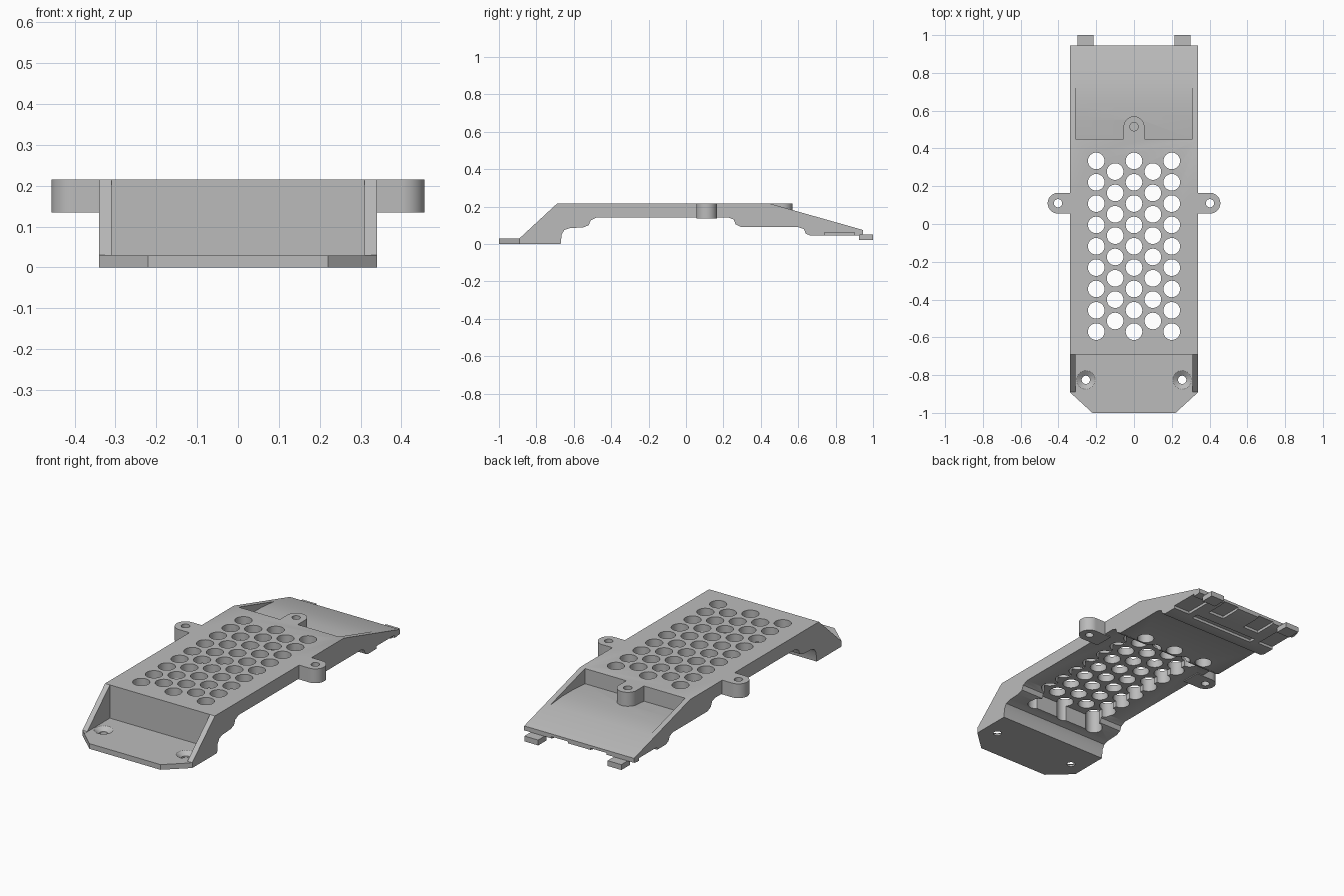
import bpy, bmesh, math
from mathutils import Vector

cube = bpy.data.objects.get("Cube")
if cube:
    bpy.data.objects.remove(cube)

grey = bpy.data.materials.new("plain_grey")
grey.use_nodes = True
grey.diffuse_color = (0.5, 0.5, 0.5, 1)
grey.node_tree.nodes["Principled BSDF"].inputs["Base Color"].default_value = (0.5, 0.5, 0.5, 1)


def prism(bm, points, low, high, axis="z"):
    """Extrude an outline: (x, y) along z, or (y, z) along x."""
    place = (lambda p, d: Vector((p[0], p[1], d))) if axis == "z" else (lambda p, d: Vector((d, p[0], p[1])))
    a = [bm.verts.new(place(p, low)) for p in points]
    b = [bm.verts.new(place(p, high)) for p in points]
    faces = [bm.faces.new(a), bm.faces.new(b)]
    n = len(points)
    for i in range(n):
        j = (i + 1) % n
        faces.append(bm.faces.new((a[i], a[j], b[j], b[i])))
    bmesh.ops.recalc_face_normals(bm, faces=faces)


def box(bm, x0, x1, y0, y1, z0, z1):
    prism(bm, [(x0, y0), (x1, y0), (x1, y1), (x0, y1)], z0, z1)


def arc(x, y, r, start=0, sweep=360, n=32):
    count = n if sweep == 360 else n + 1
    return [(x + r * math.cos(math.radians(start + sweep * i / n)),
             y + r * math.sin(math.radians(start + sweep * i / n))) for i in range(count)]


def cone(bm, x, y, r0, r1, z0, z1):
    """Round cutter that may taper, for countersinks."""
    n = 32
    a = [bm.verts.new((p[0], p[1], z0)) for p in arc(x, y, r0, n=n)]
    b = [bm.verts.new((p[0], p[1], z1)) for p in arc(x, y, r1, n=n)]
    faces = [bm.faces.new(a), bm.faces.new(b)]
    for i in range(n):
        j = (i + 1) % n
        faces.append(bm.faces.new((a[i], a[j], b[j], b[i])))
    bmesh.ops.recalc_face_normals(bm, faces=faces)


def make(name, bm):
    mesh = bpy.data.meshes.new(name)
    bm.to_mesh(mesh)
    bm.free()
    obj = bpy.data.objects.new(name, mesh)
    obj.data.materials.append(grey)
    bpy.context.collection.objects.link(obj)
    return obj


def combine(target, bm, operation):
    tool = make("cutter", bm)
    tool.hide_render = True
    mod = target.modifiers.new("shape", "BOOLEAN")
    mod.operation, mod.solver, mod.object = operation, "EXACT", tool
    bpy.context.view_layer.objects.active = target
    bpy.ops.object.modifier_apply(modifier=mod.name)
    bpy.data.objects.remove(tool)


# Main shell, from its side profile
profile = [(-1, 0), (-1, .03), (-.89, .03), (-.69, .215), (.45, .215), (.945, .075),
           (.945, .05), (.92, .045), (.665, .045), (.64, .055), (.63, .08), (.6, .09),
           (.295, .09), (.265, .105), (.255, .13), (.23, .14), (-.48, .14), (-.51, .125),
           (-.52, .1), (-.55, .088), (-.62, .085), (-.65, .075), (-.665, .05), (-.67, 0)]
bm = bmesh.new()
prism(bm, profile, -.34, .34, "x")
cover = make("vented_cover", bm)

# Front recess, clipped front corners and rear recess
bm = bmesh.new()
box(bm, -.31, .31, -1.1, -.69, .029, .4)
combine(cover, bm, "DIFFERENCE")
bm = bmesh.new()
for s in (-1, 1):
    prism(bm, [(s * .22, -1), (s * .34, -.89), (s * .46, -.78), (s * .46, -1.1), (s * .12, -1.092)], -.1, .1)
combine(cover, bm, "DIFFERENCE")
bm = bmesh.new()
prism(bm, [(.45, .13), (.55, .137), (.65, .137), (.76, .1275), (.9, .14), (.9, .3), (.45, .3)], -.31, .31, "x")
combine(cover, bm, "DIFFERENCE")

# Shallow hollow under the grille, and grooves under the tail
bm = bmesh.new()
box(bm, -.2, .2, -.6, .25, .05, .175)
for s in (-1, 1):
    box(bm, min(s * .24, s * .4), max(s * .24, s * .4), .74, .9, .02, .06)
    box(bm, min(s * .07, s * .17), max(s * .07, s * .17), .82, 1, .02, .06)
box(bm, -.2, .2, .72, .76, .02, .06)
combine(cover, bm, "DIFFERENCE")

# Side ears, screw boss and rear clips
bm = bmesh.new()
for s in (-1, 1):
    ear = [(.3, .055), (.3, .165)] + arc(.402, .11, .055, 90, -180)
    prism(bm, [(s * x, y) for x, y in ear], .135, .215)
    box(bm, min(s * .215, s * .3), max(s * .215, s * .3), .925, 1, .02, .05)
prism(bm, [(-.055, .44)] + arc(0, .515, .055, 180, -180) + [(.055, .44)], .1, .215)
combine(cover, bm, "UNION")

# Grille holes in staggered columns
bm = bmesh.new()
pitch = .113
for column in range(-2, 3):
    odd = column % 2
    for row in range(9 - odd):
        prism(bm, arc(column * .1, -.57 + pitch * (row + odd / 2), .044), .05, .3)

# Screw holes
for s in (-1, 1):
    prism(bm, arc(s * .402, .11, .022), .05, .3)
    cone(bm, s * .255, -.825, .022, .022, -.05, .012)
prism(bm, arc(0, .515, .022), .12, .3)
combine(cover, bm, "DIFFERENCE")
bm = bmesh.new()
for s in (-1, 1):
    cone(bm, s * .255, -.825, .022, .052, .01, .031)
combine(cover, bm, "DIFFERENCE")

# Smooth the round walls, keep the edges sharp
bpy.ops.object.select_all(action="DESELECT")
cover.select_set(True)
bpy.context.view_layer.objects.active = cover
bpy.ops.object.shade_smooth_by_angle(angle=math.radians(30))
